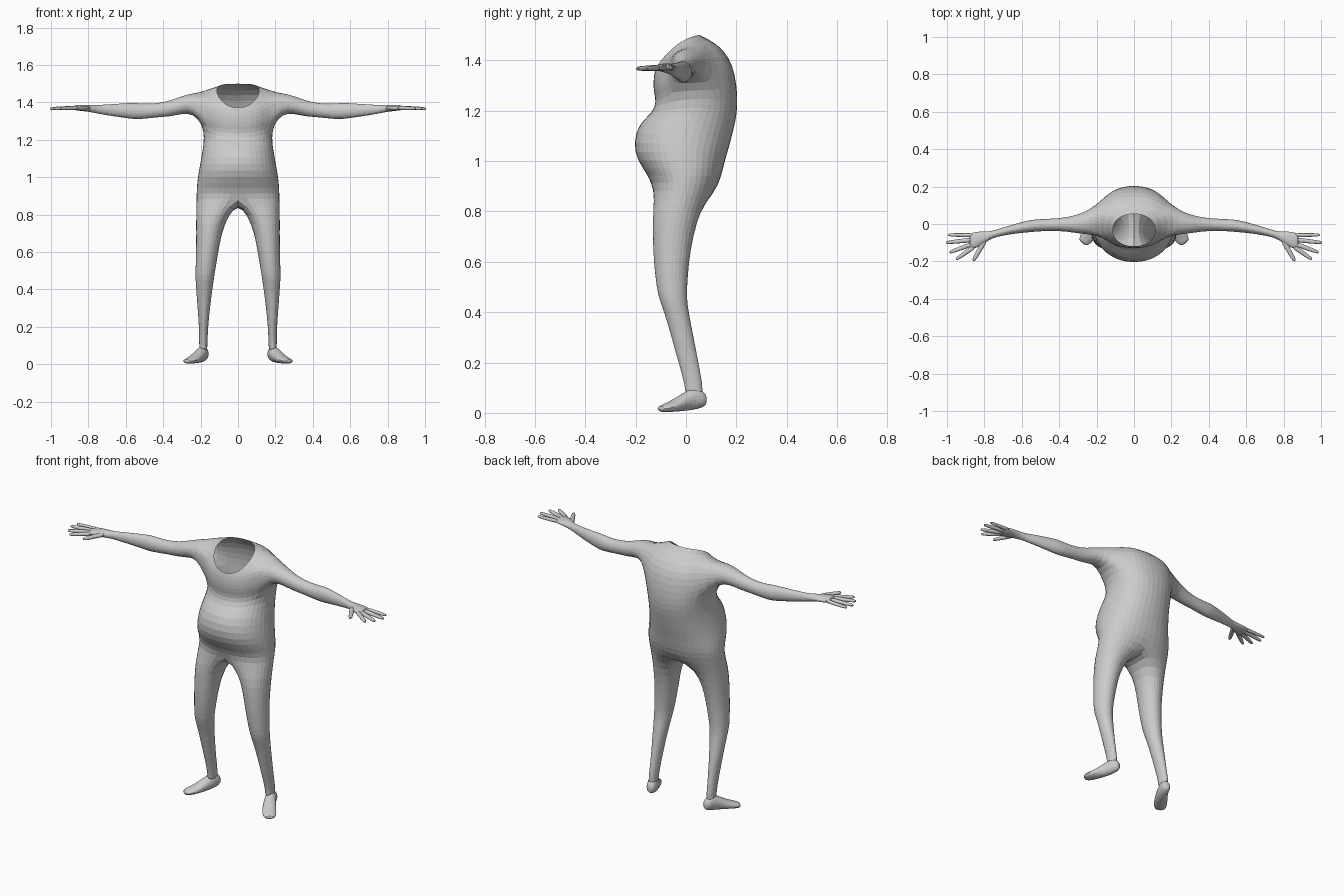
import bpy, bmesh
from math import sin, cos, pi, radians, copysign
from mathutils import Vector


def bridge(bm, a, b, closed=True):
    n = len(a)
    for i in range(n if closed else n - 1):
        j = (i + 1) % n
        bm.faces.new((a[i], a[j], b[j], b[i]))


def finish(bm, name):
    bmesh.ops.recalc_face_normals(bm, faces=bm.faces)
    me = bpy.data.meshes.new(name)
    bm.to_mesh(me)
    bm.free()
    ob = bpy.data.objects.new(name, me)
    bpy.context.collection.objects.link(ob)
    m = ob.modifiers.new("mirror", 'MIRROR')
    m.use_clip = True
    m.merge_threshold = 0.001
    ob.modifiers.new("smooth", 'SUBSURF').levels = 1
    ob.modifiers["smooth"].render_levels = 1
    return ob


def tube(bm, path, n=8):
    """Capped tube; path items are (x, y, z, half width, half height)."""
    pts = [Vector(p[:3]) for p in path]
    rings = []
    for i, p in enumerate(path):
        d = pts[min(i + 1, len(pts) - 1)] - pts[max(i - 1, 0)]
        side = Vector((-d.y, d.x, 0)).normalized()
        rings.append([bm.verts.new(pts[i] + 1.08 * (side * p[3] * cos(2 * pi * k / n)
                      + Vector((0, 0, p[4] * sin(2 * pi * k / n))))) for k in range(n)])
    for a, b in zip(rings, rings[1:]):
        bridge(bm, a, b)
    bm.faces.new(rings[0])
    bm.faces.new(rings[-1])


# Torso half: open neck rim down to the hips
# (half width, y front, y back, z front, z side, z back)
TORSO = [
    (.115, -.120, .055, 1.37, 1.465, 1.50),
    (.185, -.128, .125, 1.345, 1.452, 1.467),
    (.203, -.132, .175, 1.31, 1.40, 1.41),
    (.207, -.130, .198, 1.27, 1.34, 1.34),
    (.193, -.120, .207, 1.235, 1.285, 1.26),
    (.182, -.135, .206, 1.19, 1.21, 1.19),
    (.192, -.190, .190, 1.15, 1.14, 1.12),
    (.205, -.213, .175, 1.07, 1.07, 1.06),
    (.218, -.195, .156, 1.00, 1.00, 1.00),
    (.224, -.150, .143, .94, .94, .94),
    (.224, -.132, .115, .89, .885, .87),
]
N = 10
bm = bmesh.new()
rows = []
for w, yf, yb, zf, zs, zb in TORSO:
    row = []
    for i in range(N + 1):
        t = pi * i / N
        c = cos(t)
        s = 0 if i in (0, N) else sin(t) ** .9
        z = (zf + zb) / 2 + (zf - zb) / 2 * c + (zs - (zf + zb) / 2) * sin(t) ** 2
        y = (yf + yb) / 2 - (yb - yf) / 2 * copysign(abs(c) ** .95, c)
        row.append(bm.verts.new((w * s, y, z)))
    rows.append(row)
LO, HI = 3, 7          # columns of the arm hole, rows 1 to 4
for r in range(len(rows) - 1):
    for i in range(N):
        if not (1 <= r <= 3 and LO <= i < HI):
            bm.faces.new((rows[r][i], rows[r][i + 1], rows[r + 1][i + 1], rows[r + 1][i]))

# Arm and palm grown from the arm hole: (x, y, z, half depth, half height)
ARM = [
    (.24, .010, 1.395, .065, .055), (.30, 0, 1.387, .050, .047),
    (.36, -.002, 1.368, .038, .043), (.42, -.004, 1.359, .033, .037),
    (.50, -.006, 1.352, .032, .039), (.55, -.010, 1.354, .033, .045),
    (.62, -.022, 1.357, .027, .037), (.70, -.040, 1.360, .021, .029),
    (.76, -.057, 1.364, .018, .021), (.80, -.072, 1.369, .032, .019),
    (.84, -.085, 1.371, .044, .016), (.885, -.093, 1.371, .044, .013),
]
loop = rows[1][LO:HI + 1] + [rows[2][HI], rows[3][HI]]
loop += rows[4][LO:HI + 1][::-1] + [rows[3][LO], rows[2][LO]]
for x, y, z, ry, rz in ARM:
    ring = []
    for k in range(14):
        a = radians(141.4 - 360 * k / 14)
        ring.append(bm.verts.new((x, y + 1.03 * ry * cos(a), z + 1.03 * rz * sin(a))))
    bridge(bm, loop, ring)
    loop = ring
bm.faces.new(loop)

# Leg grown from the hip row and crotch: (z, x inner, x outer, y front, y back)
LEG = [
    (.80, .050, .224, -.132, .055), (.70, .088, .223, -.132, .028),
    (.60, .105, .224, -.128, .011), (.50, .122, .227, -.117, .004),
    (.45, .130, .227, -.106, .004), (.40, .137, .223, -.086, .010),
    (.30, .150, .216, -.057, .030), (.20, .160, .208, -.030, .049),
    (.11, .164, .207, -.002, .066), (.06, .164, .208, -.005, .068),
]
crotch = [bm.verts.new((0, y, .853)) for y in (.06, 0, -.07)]
loop = rows[-1] + crotch
angles = [-35 + 25 * i for i in range(N + 1)] + [242.5, 270, 297.5]
for z, xi, xo, yf, yb in LEG:
    ring = []
    for a in map(radians, angles):
        ring.append(bm.verts.new(((xi + xo) / 2 + 1.03 * (xo - xi) / 2 * sin(a),
                                  (yf + yb) / 2 - 1.03 * (yb - yf) / 2 * cos(a), z)))
    bridge(bm, loop, ring)
    loop = ring
bm.faces.new(loop)
finish(bm, "body")

# Fingers and thumb: base, tip and radius
bm = bmesh.new()
FINGERS = [
    ((.855, -.060), (.995, -.058), .010), ((.86, -.084), (1.007, -.100), .011),
    ((.86, -.105), (.988, -.153), .011), ((.85, -.118), (.952, -.190), .011),
    ((.795, -.085), (.860, -.198), .012),
]
for (x0, y0), (x1, y1), r in FINGERS:
    path = []
    for f, k in ((0, 1.2), (.35, 1.1), (.65, 1), (.9, .85), (1, .5)):
        path.append((x0 + (x1 - x0) * f, y0 + (y1 - y0) * f, 1.371 - .004 * f, r * k, r * k * .9))
    tube(bm, path)
finish(bm, "fingers")

# Foot from heel to toe
bm = bmesh.new()
tube(bm, [
    (.176, .082, .052, .014, .018), (.180, .065, .055, .026, .034),
    (.189, .030, .058, .030, .045), (.210, -.010, .043, .033, .035),
    (.235, -.050, .028, .037, .023), (.262, -.085, .018, .036, .016),
    (.277, -.104, .016, .022, .010)], 10)
finish(bm, "foot")
